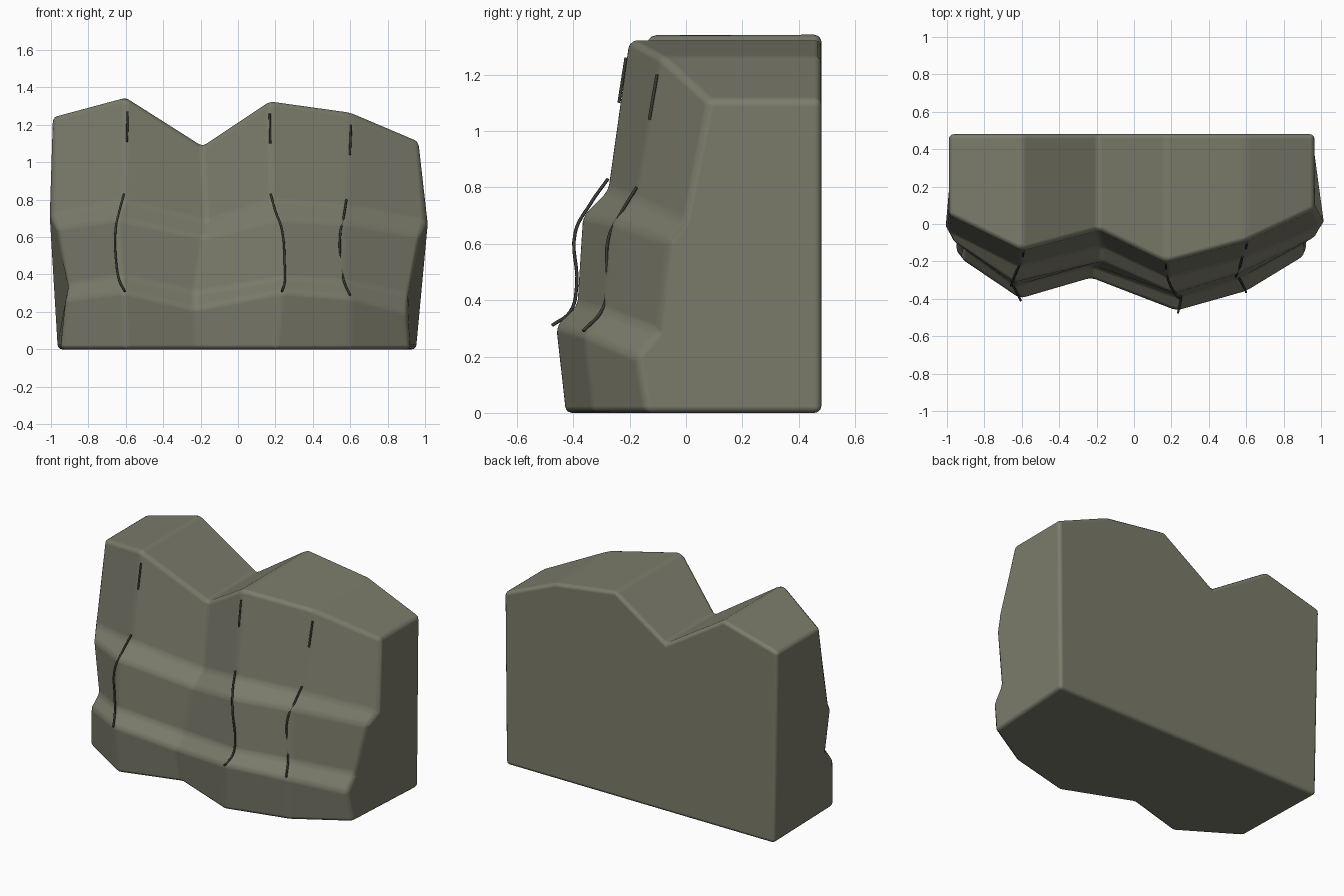
import bpy, bmesh

if "Cube" in bpy.data.objects:
    bpy.data.objects.remove(bpy.data.objects["Cube"])


def material(name, rgb):
    m = bpy.data.materials.new(name)
    m.diffuse_color = (*rgb, 1)
    m.use_nodes = True
    m.node_tree.nodes["Principled BSDF"].inputs["Base Color"].default_value = m.diffuse_color
    return m


stone = material("grey_green_stone", (0.2, 0.2, 0.148))
dark = material("dark_crack", (0.045, 0.045, 0.035))

# Rock face columns: x, y and z at six levels (base, ledge lip, ledge back, shelf lip, shelf back, crest)
columns = [
    ((-.95, -.92, -.915, -.97, -.995, -.99), (-.15, -.19, -.12, -.09, -.03, .05), (0, .27, .34, .65, .72, 1.24)),
    ((-.60, -.61, -.63, -.65, -.61, -.60), (-.37, -.40, -.33, -.31, -.22, -.14), (0, .31, .39, .70, .79, 1.345)),
    ((-.22, -.23, -.23, -.18, -.17, -.19), (-.26, -.29, -.22, -.20, -.11, -.03), (0, .22, .30, .60, .68, 1.085)),
    ((.20, .23, .25, .21, .18, .17), (-.43, -.465, -.39, -.37, -.28, -.205), (0, .31, .38, .70, .79, 1.325)),
    ((.60, .60, .57, .56, .58, .60), (-.33, -.36, -.29, -.26, -.18, -.09), (0, .28, .36, .68, .76, 1.265)),
    ((.92, .905, .915, .975, 1.0, .965), (-.14, -.175, -.10, -.065, -.005, .08), (0, .20, .29, .61, .68, 1.11)),
]
back_y = 0.48
back_x = (-.99, -.60, -.19, .17, .60, .965)

# Rock body: stepped front, flat back, faceted top
bm = bmesh.new()
front = [[bm.verts.new(p) for p in zip(*c)] for c in columns]
back_top = [bm.verts.new((x, back_y, c[2][-1])) for x, c in zip(back_x, columns)]
back_low = [bm.verts.new((x, back_y, 0)) for x in (-.965, .955)]
for i in range(5):
    a, b = front[i], front[i + 1]
    for j in range(5):
        bm.faces.new((a[j], b[j], b[j + 1], a[j + 1]))
    bm.faces.new((a[-1], b[-1], back_top[i + 1], back_top[i]))
bm.faces.new([c[0] for c in front] + back_low[::-1])
bm.faces.new(back_top + back_low[::-1])
bm.faces.new(front[0] + [back_top[0], back_low[0]])
bm.faces.new(front[-1] + [back_top[-1], back_low[1]])
bmesh.ops.recalc_face_normals(bm, faces=bm.faces)
mesh = bpy.data.meshes.new("rock_body")
bm.to_mesh(mesh)
bm.free()
rock = bpy.data.objects.new("rock_body", mesh)
bpy.context.collection.objects.link(rock)
mesh.materials.append(stone)
for p in mesh.polygons:
    p.use_smooth = True
bevel = rock.modifiers.new("soft_edges", 'BEVEL')
bevel.width = 0.024
bevel.segments = 3
bevel.limit_method = 'ANGLE'
bevel.angle_limit = 0.14
bevel.harden_normals = True


# Thin cracks that follow the ridges
def crack(name, points):
    cu = bpy.data.curves.new(name, 'CURVE')
    cu.dimensions = '3D'
    cu.bevel_depth = 0.006
    cu.bevel_resolution = 1
    cu.use_fill_caps = True
    cu.resolution_u = 6
    s = cu.splines.new('BEZIER')
    s.bezier_points.add(len(points) - 1)
    for bp, p in zip(s.bezier_points, points):
        bp.co = p
        bp.handle_left_type = bp.handle_right_type = 'AUTO'
    cu.materials.append(dark)
    bpy.context.collection.objects.link(bpy.data.objects.new(name, cu))


crack("left_crack", [(-.61, -.217, .83), (-.635, -.27, .74), (-.655, -.322, .64),
                     (-.65, -.33, .45), (-.635, -.35, .37), (-.605, -.41, .31)])
crack("middle_crack", [(.175, -.277, .83), (.20, -.34, .74), (.235, -.393, .64),
                       (.25, -.388, .45), (.25, -.41, .36), (.235, -.475, .31)])
crack("right_crack", [(.58, -.175, .80), (.565, -.23, .71), (.547, -.275, .62),
                      (.55, -.28, .45), (.565, -.295, .37), (.60, -.365, .29)])
crack("left_upper_crack", [(-.59, -.148, 1.27), (-.594, -.172, 1.11)])
crack("middle_upper_crack", [(.17, -.213, 1.26), (.172, -.238, 1.10)])
crack("right_upper_crack", [(.605, -.103, 1.20), (.598, -.13, 1.04)])
